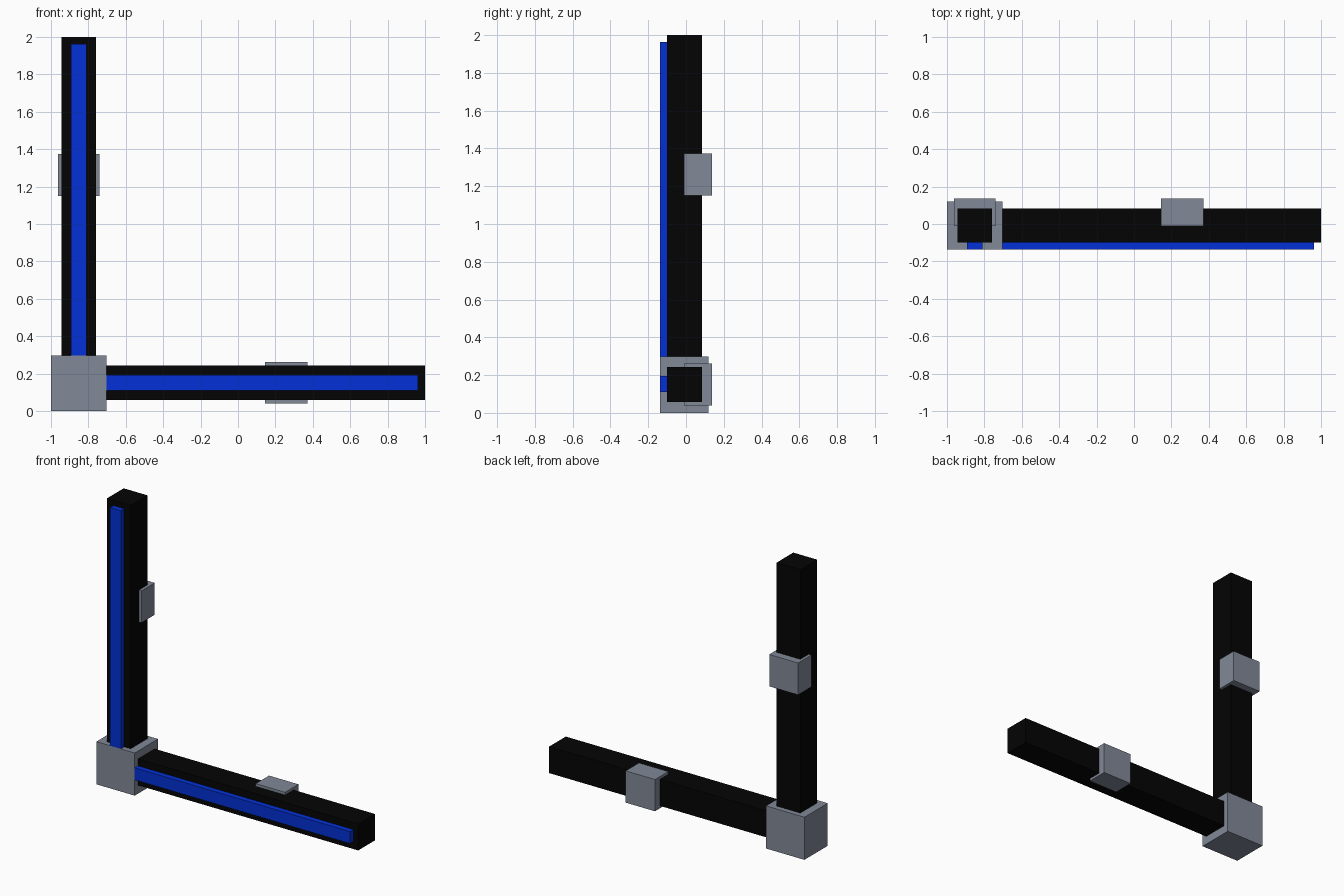
import bpy

if "Cube" in bpy.data.objects:
    bpy.data.objects.remove(bpy.data.objects["Cube"])


def material(name, color):
    m = bpy.data.materials.new(name)
    m.diffuse_color = (*color, 1)
    m.use_nodes = True
    m.node_tree.nodes["Principled BSDF"].inputs["Base Color"].default_value = m.diffuse_color
    return m


GREY = material("grey metal", (0.22, 0.25, 0.31))
BLACK = material("black", (0.0012, 0.0012, 0.0012))
BLUE = material("blue", (0.001, 0.03, 0.68))


def box(name, lo, hi, mat):
    """Axis-aligned box between two opposite corners."""
    bpy.ops.mesh.primitive_cube_add(
        size=1, location=[(a + b) / 2 for a, b in zip(lo, hi)])
    ob = bpy.context.object
    ob.name = name
    ob.scale = [b - a for a, b in zip(lo, hi)]
    bpy.ops.object.transform_apply(location=False, rotation=False, scale=True)
    ob.data.materials.append(mat)
    return ob


# Corner block joining both arms
box("corner_block", (-1, -0.137, 0), (-0.703, 0.12, 0.298), GREY)

# Upright arm with light strip and rear clamp
box("upright_beam", (-0.943, -0.1, 0.298), (-0.76, 0.084, 2), BLACK)
box("upright_strip", (-0.893, -0.137, 0.298), (-0.81, -0.1, 1.963), BLUE)
box("upright_clamp", (-0.963, -0.01, 1.15), (-0.74, 0.137, 1.373), GREY)

# Level arm with light strip and rear clamp
box("level_beam", (-0.703, -0.1, 0.058), (1, 0.084, 0.243), BLACK)
box("level_strip", (-0.703, -0.137, 0.11), (0.962, -0.1, 0.194), BLUE)
box("level_clamp", (0.144, -0.01, 0.04), (0.371, 0.137, 0.262), GREY)
